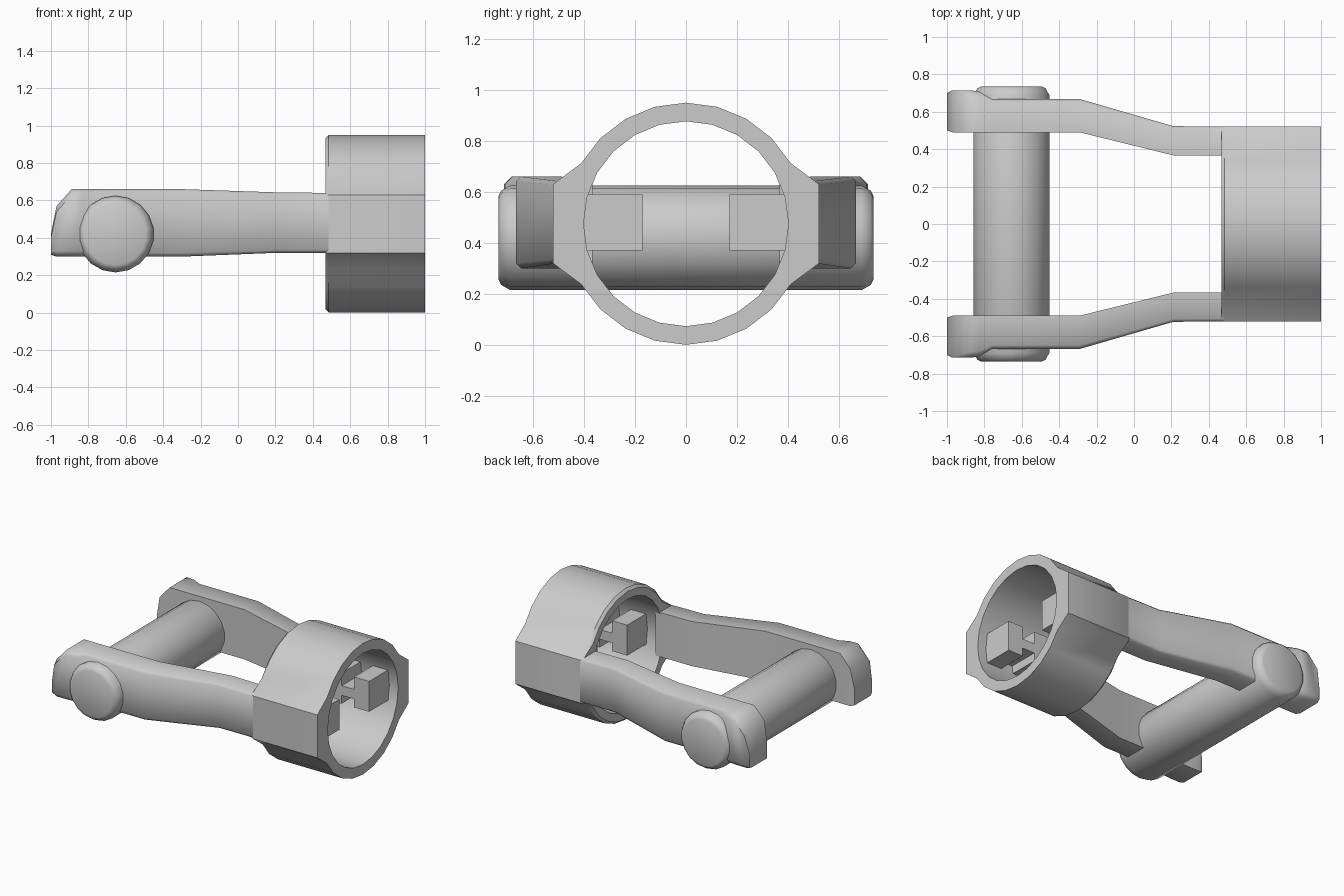
import bpy, bmesh, math

if "Cube" in bpy.data.objects:
    bpy.data.objects.remove(bpy.data.objects["Cube"])

CZ = 0.475  # height of the collar axis


def make(name, rings, closed=False, mirror=False, angle=35):
    """Skin a list of equal-length point rings; cap the ends or join last to first."""
    bm = bmesh.new()
    vr = [[bm.verts.new(p) for p in r] for r in rings]
    n = len(vr[0])
    pairs = list(zip(vr, vr[1:])) + ([(vr[-1], vr[0])] if closed else [])
    for a, b in pairs:
        for i in range(n):
            j = (i + 1) % n
            bm.faces.new((a[i], a[j], b[j], b[i]))
    if not closed:
        bm.faces.new(vr[0])
        bm.faces.new(vr[-1])
    bmesh.ops.recalc_face_normals(bm, faces=bm.faces)
    me = bpy.data.meshes.new(name)
    bm.to_mesh(me)
    bm.free()
    ob = bpy.data.objects.new(name, me)
    bpy.context.collection.objects.link(ob)
    bpy.ops.object.select_all(action='DESELECT')
    ob.select_set(True)
    bpy.context.view_layer.objects.active = ob
    bpy.ops.object.shade_smooth_by_angle(angle=math.radians(angle))
    if mirror:
        m = ob.modifiers.new("mirror", 'MIRROR')
        m.use_axis = (False, True, False)
    return ob


# Collar: 24-sided tube along x with flat cheeks on both sides
def collar_ring(x, r, cheek=None):
    pts = []
    for i in range(24):
        a = math.radians(15 * i)
        y, z = r * math.sin(a), r * math.cos(a)
        if cheek and i % 12 in (5, 6, 7):
            y = math.copysign(cheek, y)
            z = (6 - i % 12) * 0.155 * (1 if i < 12 else -1)
        pts.append((x, y, CZ + z))
    return pts


make("collar", [collar_ring(0.467, 0.457, 0.51), collar_ring(0.485, 0.475, 0.522),
                collar_ring(1.0, 0.475, 0.522), collar_ring(1.0, 0.402),
                collar_ring(0.467, 0.402)], closed=True)


# Side arms: (x, inner y, outer y, bottom z, top z, corner size)
stations = [(-1.00, 0.50, 0.700, 0.31, 0.42, 0.02),
            (-0.97, 0.49, 0.715, 0.30, 0.57, 0.03),
            (-0.89, 0.49, 0.715, 0.30, 0.66, 0.03),
            (-0.83, 0.49, 0.710, 0.30, 0.66, 0.03),
            (-0.76, 0.49, 0.668, 0.30, 0.66, 0.02),
            (-0.29, 0.49, 0.668, 0.30, 0.66, 0.02),
            (0.21, 0.367, 0.523, 0.32, 0.643, 0.015),
            (0.50, 0.367, 0.521, 0.32, 0.640, 0.015)]


def arm_ring(x, yi, yo, lo, hi, c):
    return [(x, yi, lo), (x, yo - c, lo), (x, yo, lo + c),
            (x, yo, hi - c), (x, yo - c, hi), (x, yi, hi)]


make("side_arms", [arm_ring(*s) for s in stations], mirror=True, angle=50)


# Cross pin with rounded heads
def pin_ring(y, r):
    return [(-0.655 + r * math.sin(math.tau * i / 18), y,
             0.42 + r * math.cos(math.tau * i / 18)) for i in range(18)]


head = [(0.735, 0.165), (0.725, 0.185), (0.69, 0.205)]
make("cross_pin", [pin_ring(-y, r) for y, r in head] +
     [pin_ring(y, r) for y, r in reversed(head)], angle=50)


# Locking lugs inside the collar: two blocks joined by a thin bridge
outline = [(0.59, 0.37), (0.71, 0.37), (0.71, 0.43), (0.81, 0.43), (0.81, 0.37),
           (0.93, 0.37), (0.93, 0.59), (0.81, 0.59), (0.81, 0.50), (0.71, 0.50),
           (0.71, 0.59), (0.59, 0.59)]
make("locking_lugs", [[(x, y, z) for x, z in outline] for y in (0.17, 0.41)], mirror=True)
